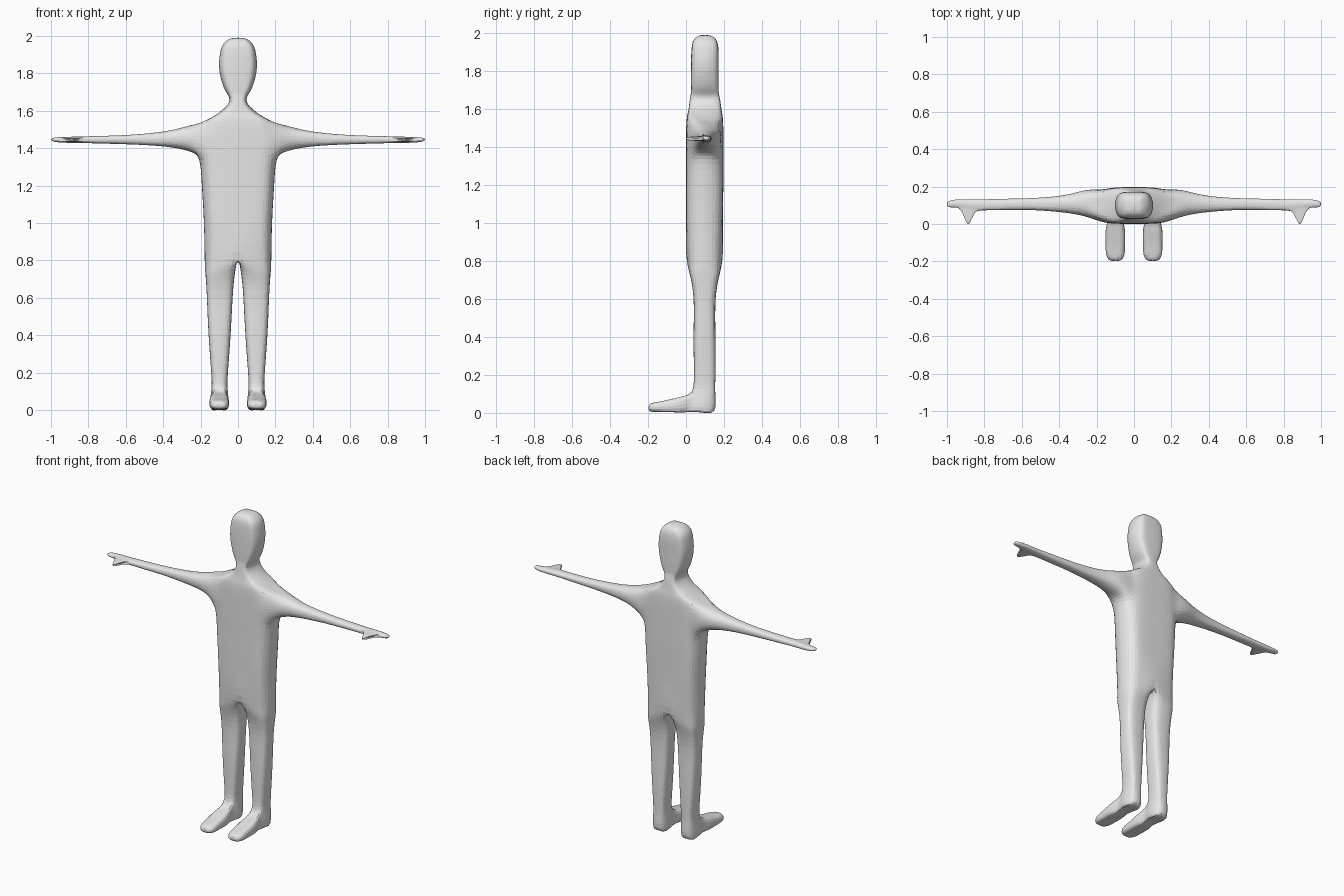
import bpy, bmesh
from mathutils import Vector

if "Cube" in bpy.data.objects:
    bpy.data.objects.remove(bpy.data.objects["Cube"])

bm = bmesh.new()


def ring(points):
    return [bm.verts.new(p) for p in points]


def bridge(a, b, closed=True, skip=()):
    """Quads between two rings, leaving out the skipped positions."""
    n = len(a)
    for j in range(n if closed else n - 1):
        if j not in skip:
            k = (j + 1) % n
            bm.faces.new((a[j], a[k], b[k], b[j]))


def cap8(r, centre):
    c = bm.verts.new(centre)
    for j in (1, 3, 5, 7):
        bm.faces.new((c, r[j], r[(j + 1) % 8], r[(j + 2) % 8]))


def sprout(a, b, rings):
    """Grow a closed stub out of the opening between two rings."""
    prev = [a[0], a[1], a[2], b[2], b[1], b[0]]
    for pts in rings:
        cur = ring(pts)
        bridge(prev, cur)
        prev = cur
    bm.faces.new((prev[0], prev[1], prev[4], prev[5]))
    bm.faces.new((prev[1], prev[2], prev[3], prev[4]))


def trunk_ring(w, yf, yb, z, corner=0.74):
    """Right half of a trunk section, from front centre to back centre."""
    cy, d = (yf + yb) / 2, (yb - yf) / 2
    shape = [(0, -1), (.52, -.97), (.86, -corner), (1, 0),
             (.86, corner), (.52, .97), (0, 1)]
    return ring([(w * x, cy + d * y, z) for x, y in shape])


# Trunk, neck and head: half width, front, back, height
trunk = [trunk_ring(*s) for s in (
    (.178, .008, .188, .80),
    (.182, .000, .194, 1.0),
    (.193, .000, .197, 1.2),
    (.208, .000, .197, 1.34),
    (.200, .000, .197, 1.44, .88),
    (.190, .003, .195, 1.54),
    (.100, .012, .188, 1.592),
    (.048, .020, .180, 1.648),
    (.057, .026, .172, 1.69),
    (.080, .026, .172, 1.735),
    (.100, .026, .172, 1.82),
    (.097, .028, .172, 1.90),
    (.080, .036, .164, 1.955),
    (.048, .060, .140, 1.983))]
for i in range(len(trunk) - 1):
    # the sides of the shoulder levels stay open for the arm
    bridge(trunk[i], trunk[i + 1], False, (2, 3) if i in (3, 4) else ())

# Crown of the head
f0, fm, fc, s, bc, b_m, b0 = trunk[-1]
c0, cm = ring([(0, .1, 1.991), (.025, .1, 1.989)])
for q in ((f0, fm, cm, c0), (fm, fc, s, cm), (s, bc, b_m, cm), (b_m, b0, c0, cm)):
    bm.faces.new(q)

# Arm: position, front, back, bottom, top
r1, r2, r3 = trunk[3:6]
prev = [r1[2], r2[2], r3[2], r3[3], r3[4], r2[4], r1[4], r1[3]]
bm.verts.remove(r2[3])
ARM = [(-.75, -.75), (-1, 0), (-.75, .75), (0, 1), (.75, .75), (1, 0), (.75, -.75), (0, -1)]
arm_sections = (
    (.26, .040, .180, 1.383, 1.521),
    (.38, .062, .153, 1.408, 1.492),
    (.56, .075, .138, 1.420, 1.473),
    (.72, .074, .134, 1.425, 1.466),
    (.835, .070, .131, 1.428, 1.463),
    (.935, .083, .131, 1.430, 1.460),
    (.985, .090, .124, 1.436, 1.456))
for i, (x, yf, yb, zb, zt) in enumerate(arm_sections):
    cur = ring([(x, (yf + yb) / 2 + (yb - yf) / 2 * u, (zb + zt) / 2 + (zt - zb) / 2 * v)
                for u, v in ARM])
    bridge(prev, cur, skip=(0, 1) if i == 5 else ())
    if i == 5:
        # Thumb
        sprout(prev, cur, [
            [(xa, y, 1.445 - h), (xa, y, 1.445), (xa, y, 1.445 + h),
             (xb, y, 1.445 + h), (xb, y, 1.445), (xb, y, 1.445 - h)]
            for y, xa, xb, h in ((.045, .862, .908, .010),
                                 (.018, .875, .898, .008),
                                 (.003, .880, .892, .005))])
    prev = cur
cap8(prev, (1.0, .107, 1.446))

# Leg: height, inner, outer, front, back
crotch = bm.verts.new((0, .1, .8))
prev = trunk[0] + [crotch]
LEG = [(-.8, -.8), (0, -1), (.8, -.8), (1, 0), (.8, .8), (0, 1), (-.8, .8), (-1, 0)]
leg_sections = (
    (.72, .018, .173, .022, .175),
    (.60, .029, .166, .040, .156),
    (.40, .040, .157, .040, .155),
    (.20, .054, .143, .042, .155),
    (.105, .055, .143, .026, .154),
    (.014, .053, .146, .000, .149))
for i, (z, xi, xo, yf, yb) in enumerate(leg_sections):
    cur = ring([((xi + xo) / 2 + (xo - xi) / 2 * u, (yf + yb) / 2 + (yb - yf) / 2 * v, z)
                for u, v in LEG])
    if i == 5:
        cur[1].co.z = .006
        bridge(prev, cur, skip=(0, 1))
        # Foot: position, top, bottom, half width
        sprout(prev, cur, [
            [(.1 - h, y, zt - .009), (.1, y, zt), (.1 + h, y, zt - .009),
             (.1 + h, y, zb + .006), (.1, y, zb), (.1 - h, y, zb + .006)]
            for y, zt, zb, h in ((-.035, .082, .005, .045),
                                 (-.105, .066, .005, .045),
                                 (-.165, .055, .006, .042),
                                 (-.193, .043, .012, .026))])
    else:
        bridge(prev, cur)
    prev = cur
cap8(prev, (.1, .08, .005))

# Mirror the half body, sharing the centre line
twin = {v: v if abs(v.co.x) < 1e-6 else bm.verts.new((-v.co.x, v.co.y, v.co.z))
        for v in list(bm.verts)}
for f in list(bm.faces):
    bm.faces.new([twin[v] for v in reversed(f.verts)])
bmesh.ops.recalc_face_normals(bm, faces=bm.faces[:])


def limit(v):
    """Where the subdivided surface ends up for a cage vertex."""
    n = len(v.link_edges)
    total = v.co * (n * n)
    for e in v.link_edges:
        total += e.other_vert(v).co * 4
    for loop in v.link_loops:
        total += loop.link_loop_next.link_loop_next.vert.co
    return total / (n * (n + 5))


# Push the cage out so the smooth skin passes through the sections
targets = [(v, Vector(v.co)) for v in bm.verts]
for _ in range(8):
    moves = [(v, t - limit(v)) for v, t in targets]
    for v, d in moves:
        v.co += d

mesh = bpy.data.meshes.new("body")
bm.to_mesh(mesh)
bm.free()
body = bpy.data.objects.new("body", mesh)
bpy.context.collection.objects.link(body)

mat = bpy.data.materials.new("light_grey")
mat.diffuse_color = (.8, .8, .8, 1)
mat.use_nodes = True
mat.node_tree.nodes["Principled BSDF"].inputs["Base Color"].default_value = mat.diffuse_color
mesh.materials.append(mat)

sub = body.modifiers.new("subdivision", 'SUBSURF')
sub.levels = sub.render_levels = 2
